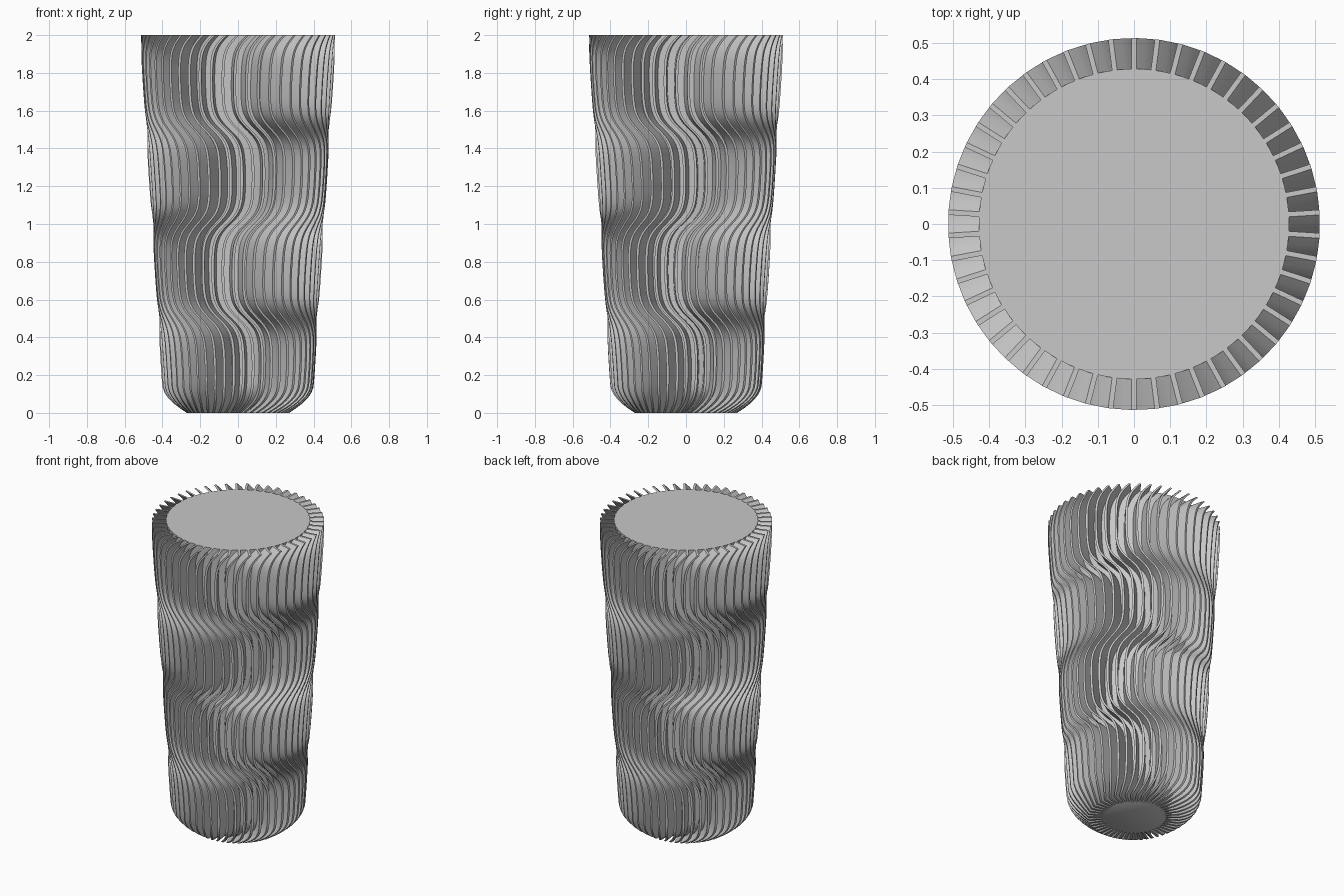
import bpy, bmesh, math
from mathutils import Matrix

if "Cube" in bpy.data.objects:
    bpy.data.objects.remove(bpy.data.objects["Cube"], do_unlink=True)

HEIGHT = 2.0
FINS = 50
STEPS = 90
DEPTH = 0.085       # how far the fins stand out of the core
THICK = 0.014
SWAY = 0.08         # sideways swing of every fin
levels = [HEIGHT * i / STEPS for i in range(STEPS + 1)]

grey = bpy.data.materials.new("plain grey")
grey.use_nodes = True
colour = (0.58, 0.58, 0.58, 1)
grey.diffuse_color = colour
grey.node_tree.nodes["Principled BSDF"].inputs["Base Color"].default_value = colour


def radius(z):
    """Outer radius: a straight taper with a rounded foot."""
    foot = max(0.0, 1 - z / 0.15)
    return 0.383 + 0.065 * z - 0.112 * foot ** 2


def sway(z):
    """Flattened wave, upright between the slanted stretches."""
    return SWAY * math.tanh(2 * math.sin(2 * math.pi * z)) / math.tanh(2)


def loft(bm, rings):
    """Join closed rings of points and cap both ends."""
    loops = [[bm.verts.new(p) for p in ring] for ring in rings]
    n = len(loops[0])
    for a, b in zip(loops, loops[1:]):
        for i in range(n):
            j = (i + 1) % n
            bm.faces.new((a[i], a[j], b[j], b[i]))
    bm.faces.new(loops[0][::-1])
    bm.faces.new(loops[-1])


def finish(bm, name):
    bmesh.ops.recalc_face_normals(bm, faces=bm.faces)
    mesh = bpy.data.meshes.new(name)
    bm.to_mesh(mesh)
    bm.free()
    mesh.materials.append(grey)
    obj = bpy.data.objects.new(name, mesh)
    bpy.context.collection.objects.link(obj)
    bpy.ops.object.select_all(action='DESELECT')
    obj.select_set(True)
    bpy.context.view_layer.objects.active = obj
    bpy.ops.object.shade_smooth_by_angle(angle=math.radians(35))
    return obj


# Solid tapered core
bm = bmesh.new()
sides = FINS * 2
loft(bm, [[((radius(z) - DEPTH) * math.cos(math.tau * i / sides),
            (radius(z) - DEPTH) * math.sin(math.tau * i / sides), z)
           for i in range(sides)] for z in levels])
finish(bm, "vase_core")

# One wavy fin, repeated around the core
bm = bmesh.new()
half = THICK / 2
for k in range(FINS):
    turn = Matrix.Rotation(math.tau * (k + 0.5) / FINS, 3, 'Z')
    rings = []
    for z in levels:
        outer, inner, t = radius(z), radius(z) - DEPTH - 0.012, sway(z)
        corners = ((inner, t - half, z), (outer, t - half, z),
                   (outer, t + half, z), (inner, t + half, z))
        rings.append([turn @ Matrix.Translation(c).to_translation() for c in corners])
    loft(bm, rings)
finish(bm, "wavy_fins")
